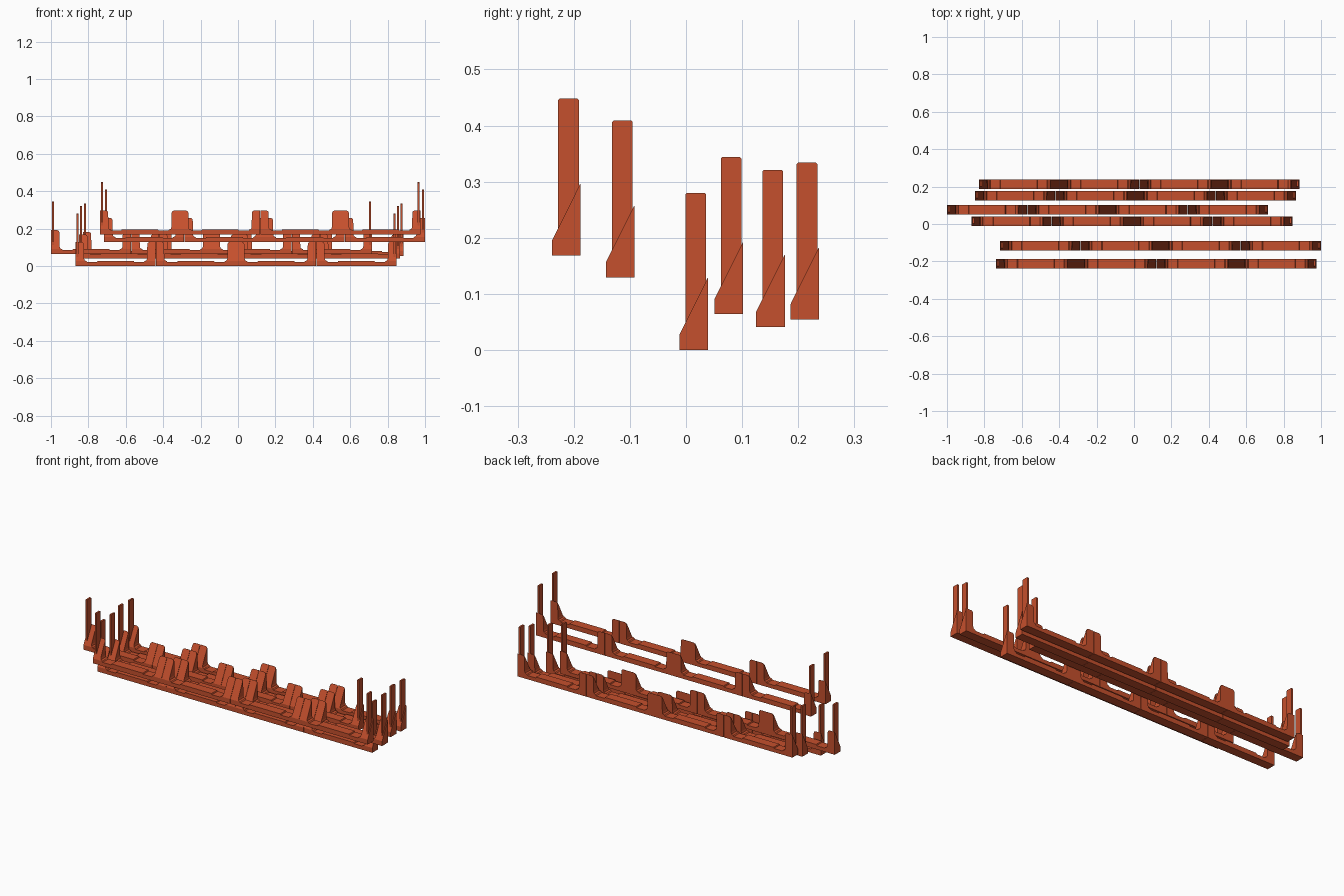
import bpy, bmesh

if "Cube" in bpy.data.objects:
    bpy.data.objects.remove(bpy.data.objects["Cube"])

HALF = 0.858          # half length of one row
DEPTH = 0.051         # front to back of a row
SEG = 2 * HALF / 4    # length of one bay
GAP = 0.0008          # half of the seam between bays
LIP = 0.027           # height where the sloped front begins
TOP = 0.128           # top of the dividers

paint = bpy.data.materials.new("brick_orange")
paint.diffuse_color = (0.56, 0.08, 0.026, 1)
paint.use_nodes = True
paint.node_tree.nodes["Principled BSDF"].inputs["Base Color"].default_value = paint.diffuse_color


def slope_y(h):
    """Front surface offset at height h: vertical below the lip, sloped above."""
    return max(0.0, (h - LIP) / (TOP - LIP)) * (DEPTH - 0.0006)


def add_prism(bm, profile):
    """Extrude an x/height outline from the sloped front to the flat back."""
    front = [bm.verts.new((x, slope_y(h), h)) for x, h in profile]
    back = [bm.verts.new((x, DEPTH, h)) for x, h in profile]
    bm.faces.new(front)
    bm.faces.new(back[::-1])
    n = len(profile)
    for i in range(n):
        j = (i + 1) % n
        bm.faces.new((front[j], front[i], back[i], back[j]))


def finish(bm, name, location):
    bmesh.ops.recalc_face_normals(bm, faces=bm.faces)
    mesh = bpy.data.meshes.new(name)
    bm.to_mesh(mesh)
    bm.free()
    mesh.materials.append(paint)
    obj = bpy.data.objects.new(name, mesh)
    obj.location = location
    bpy.context.collection.objects.link(obj)
    return obj


# Half outlines of a bay, measured from its outer end
half_bar = [(0, 0), (0, LIP), (0.058, LIP), (0.063, 0.021),
            (SEG / 2 - 0.1, 0.021), (SEG / 2 - 0.097, LIP)]
half_divider = [(0, LIP), (0.056, LIP), (0.049, 0.031), (0.046, 0.04),
                (0.045, 0.116), (0.042, 0.124), (0.034, TOP), (0, TOP)]


def build_bay(name, x, y, z):
    bm = bmesh.new()
    left = [(max(px, GAP), h) for px, h in half_bar]
    right = [(SEG - px, h) for px, h in reversed(left)]
    add_prism(bm, left + right)
    divider = [(max(px, GAP), h) for px, h in half_divider]
    add_prism(bm, divider)
    add_prism(bm, [(SEG - px, h) for px, h in divider])
    finish(bm, name, (x, y, z))


def build_post(name, x, y, z):
    """Thin upright plate with slightly clipped corners."""
    y0, y1, z0, z1, c, t = 0.011, 0.048, 0.004, 0.28, 0.003, 0.005
    outline = [(y0, z0), (y1, z0), (y1, z1 - c), (y1 - c, z1),
               (y0 + c, z1), (y0, z1 - c)]
    bm = bmesh.new()
    face = bm.faces.new([bm.verts.new((-t, py, pz)) for py, pz in outline])
    ext = bmesh.ops.extrude_face_region(bm, geom=[face])
    verts = [v for v in ext["geom"] if isinstance(v, bmesh.types.BMVert)]
    bmesh.ops.translate(bm, verts=verts, vec=(2 * t, 0, 0))
    finish(bm, name, (x, y, z))


# Rows: centre x, front y, bottom z
rows = [(0.119, -0.239, 0.168), (0.142, -0.143, 0.129), (-0.011, -0.012, 0.0),
        (-0.142, 0.051, 0.064), (0.008, 0.125, 0.041), (0.028, 0.186, 0.054)]

for r, (cx, y, z) in enumerate(rows, 1):
    for b in range(4):
        build_bay(f"row_{r}_bay_{b + 1}", cx - HALF + b * SEG, y, z)
    for side, label in ((-1, "left"), (1, "right")):
        build_post(f"row_{r}_{label}_post", cx + side * (HALF - 0.011), y, z)
